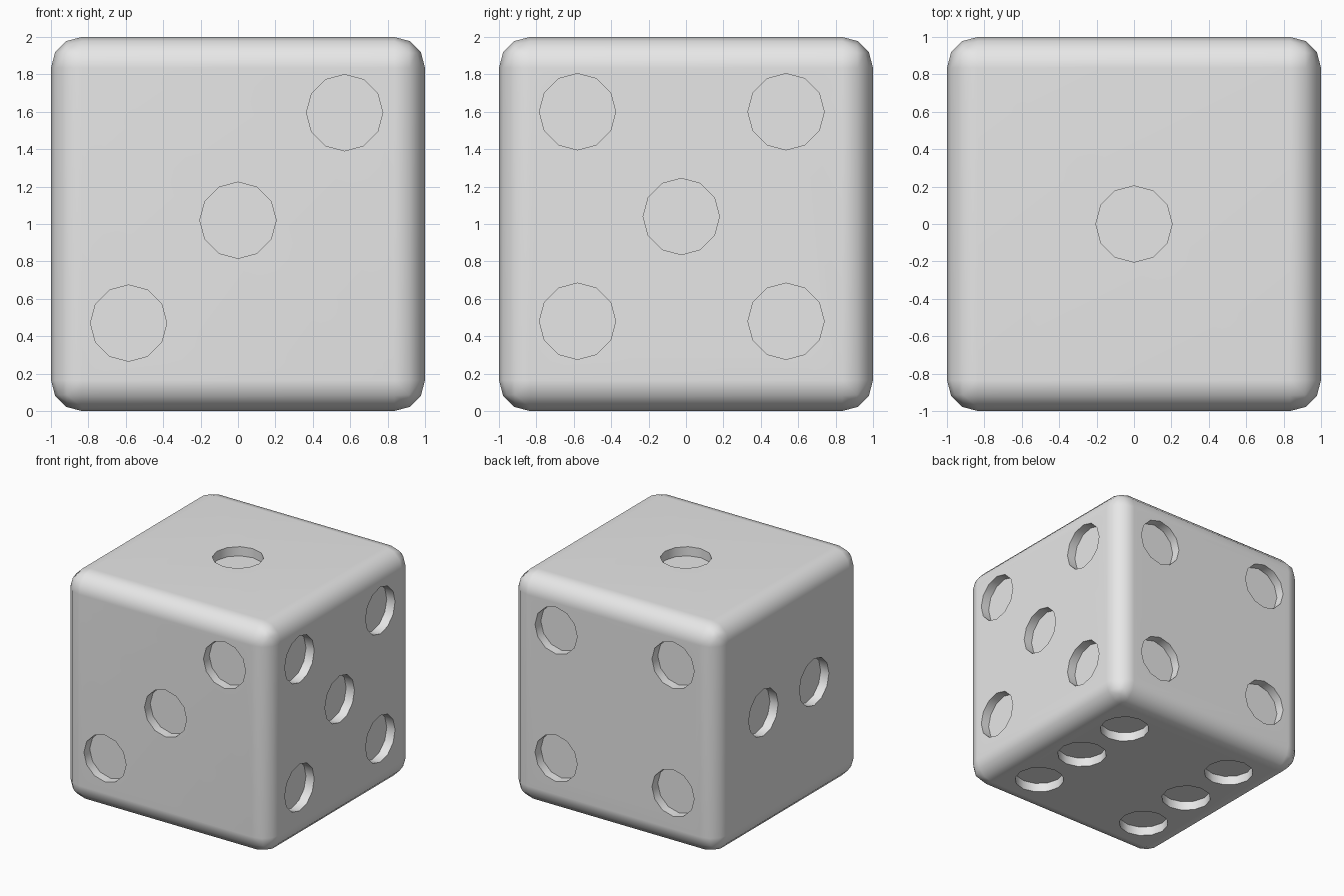
import bpy
import bmesh
from mathutils import Matrix, Vector

PIP_RADIUS = 0.204
PIP_DEPTH = 0.08
CENTRE = Vector((0, 0, 1))

old = bpy.data.objects.get("Cube")
if old:
    bpy.data.objects.remove(old, do_unlink=True)

grey = bpy.data.materials.new("light grey")
grey.use_nodes = True
grey.diffuse_color = (0.8, 0.8, 0.8, 1)
grey.node_tree.nodes["Principled BSDF"].inputs["Base Color"].default_value = (0.8, 0.8, 0.8, 1)


def make_object(name, bm):
    mesh = bpy.data.meshes.new(name)
    bm.to_mesh(mesh)
    bm.free()
    mesh.materials.append(grey)
    obj = bpy.data.objects.new(name, mesh)
    bpy.context.collection.objects.link(obj)
    return obj


# Rounded cube body
bm = bmesh.new()
bmesh.ops.create_cube(bm, size=2, matrix=Matrix.Translation(CENTRE))
bmesh.ops.bevel(bm, geom=bm.edges[:], offset=0.165, segments=3,
                profile=0.5, affect='EDGES')
body = make_object("die_body", bm)

# Pip positions: outward normal, in-plane axes, then spots measured from the face centre
X, Y, Z = Vector((1, 0, 0)), Vector((0, 1, 0)), Vector((0, 0, 1))


def grid(us, vs):
    return [(u, v) for u in us for v in vs]


faces = [
    (Z, X, Y, [(0, 0)]),
    (-X, Y, Z, [(0.36, 0.05), (-0.34, 0.05)]),
    (-Y, X, Z, [(0.57, 0.595), (0, 0.02), (-0.585, -0.53)]),
    (Y, X, Z, grid((0.555, -0.575), (0.595, -0.52))),
    (X, Y, Z, grid((0.535, -0.58), (0.6, -0.52)) + [(-0.025, 0.04)]),
    (-Z, X, Y, grid((0.565, -0.565), (0.55, 0, -0.55))),
]

# Shallow twelve-sided cutters, half inside and half outside each face
bm = bmesh.new()
for normal, u_axis, v_axis, spots in faces:
    turn = normal.to_track_quat('Z', 'Y').to_matrix().to_4x4()
    for u, v in spots:
        place = Matrix.Translation(CENTRE + normal + u_axis * u + v_axis * v)
        bmesh.ops.create_cone(bm, cap_ends=True, segments=12,
                              radius1=PIP_RADIUS, radius2=PIP_RADIUS,
                              depth=2 * PIP_DEPTH, matrix=place @ turn)
cutter = make_object("pip_cutter", bm)
cutter.hide_render = True

# Sink the pips into the body
bpy.ops.object.select_all(action='DESELECT')
bpy.context.view_layer.objects.active = body
body.select_set(True)
cut = body.modifiers.new("pips", 'BOOLEAN')
cut.operation = 'DIFFERENCE'
cut.solver = 'EXACT'
cut.object = cutter
bpy.ops.object.modifier_apply(modifier=cut.name)
bpy.data.objects.remove(cutter, do_unlink=True)

# Smooth rounded edges, crisp pip rims, flat sides
bpy.ops.object.shade_smooth_by_angle(angle=0.7)
weighted = body.modifiers.new("flat_sides", 'WEIGHTED_NORMAL')
weighted.keep_sharp = True
